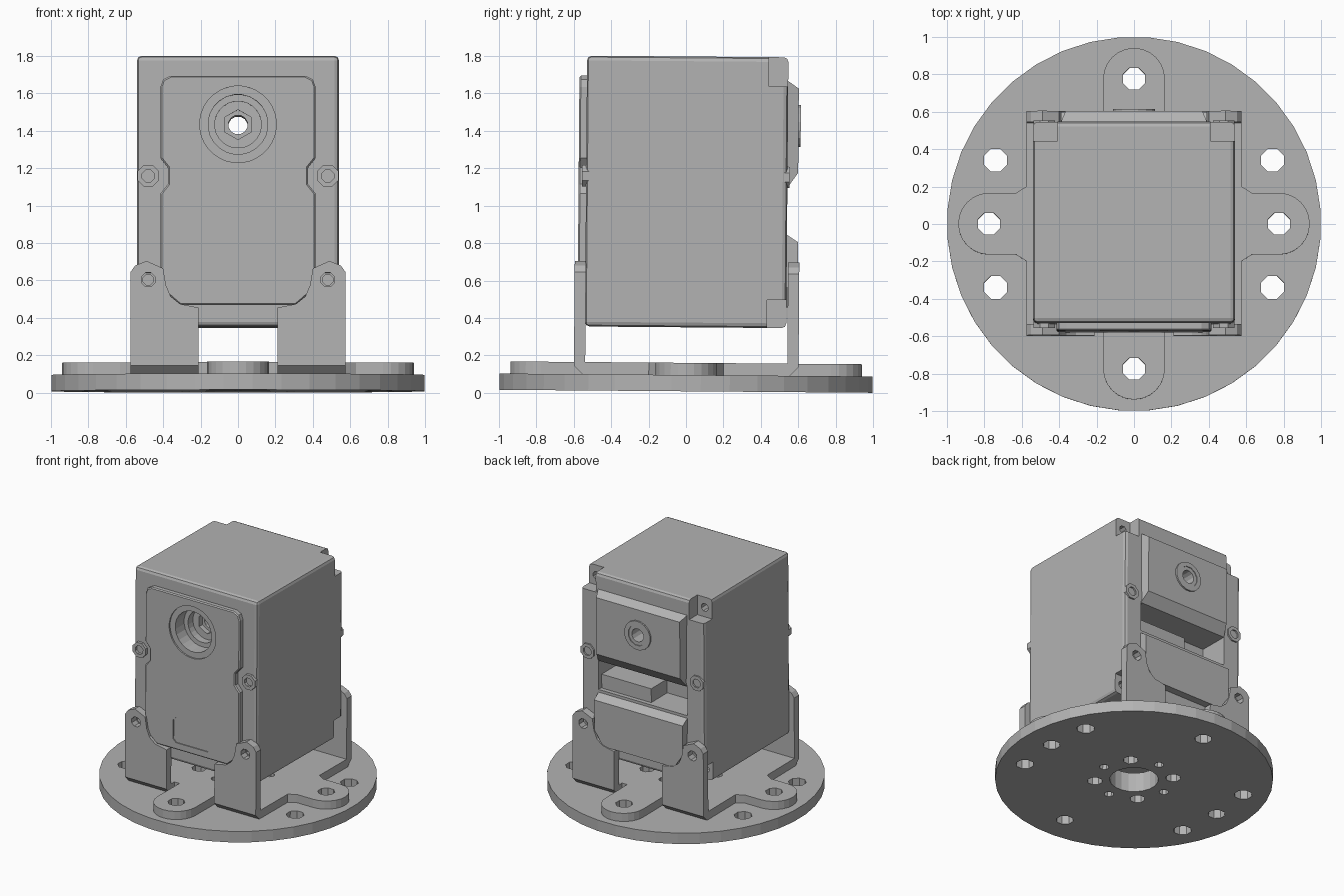
import bpy, bmesh
from math import sin, cos, pi
from mathutils import Matrix

old = bpy.data.objects.get("Cube")
if old:
    bpy.data.objects.remove(old, do_unlink=True)

grey = bpy.data.materials.new("plain grey")
grey.use_nodes = True
grey.diffuse_color = (0.45, 0.45, 0.45, 1)
grey.node_tree.nodes["Principled BSDF"].inputs["Base Color"].default_value = (0.45, 0.45, 0.45, 1)

parts = []
SIDES = (-1, 1)
AXES = {"x": lambda u, v, w: (w, u, v),
        "y": lambda u, v, w: (u, w, v),
        "z": lambda u, v, w: (u, v, w)}


def prism(name, pts, axis, a, b, keep=True):
    """Extrude a closed outline along an axis from a to b."""
    bm = bmesh.new()
    place = AXES[axis]
    ends = [[bm.verts.new(place(u, v, w)) for u, v in pts] for w in (a, b)]
    n = len(pts)
    for ring in ends:
        bm.faces.new(ring)
    for i in range(n):
        j = (i + 1) % n
        bm.faces.new((ends[0][i], ends[0][j], ends[1][j], ends[1][i]))
    bmesh.ops.recalc_face_normals(bm, faces=bm.faces)
    mesh = bpy.data.meshes.new(name)
    bm.to_mesh(mesh)
    bm.free()
    obj = bpy.data.objects.new(name, mesh)
    bpy.context.collection.objects.link(obj)
    if keep:
        parts.append(obj)
    return obj


def circle(u, v, r, n=8):
    return [(u + r * cos(2 * pi * (i + 0.5) / n), v + r * sin(2 * pi * (i + 0.5) / n)) for i in range(n)]


def arc(u, v, r, steps=6):
    return [(u + r * cos(pi / 2 * i / steps), v + r * sin(pi / 2 * i / steps)) for i in range(steps + 1)]


def rect(u0, u1, v0, v1):
    return [(u0, v0), (u1, v0), (u1, v1), (u0, v1)]


def mirrored(half):
    return half + [(-u, v) for u, v in reversed(half)]


def bake(obj):
    """Replace the mesh with its modified result."""
    deps = bpy.context.evaluated_depsgraph_get()
    mesh = bpy.data.meshes.new_from_object(obj.evaluated_get(deps))
    obj.modifiers.clear()
    obj.data = mesh


def cut(obj, cutters):
    """Subtract (outline, axis, from, to) prisms from an object."""
    tools = []
    for c in cutters:
        tool = prism("cutter", *c, keep=False)
        tool.hide_render = True
        mod = obj.modifiers.new("cut", "BOOLEAN")
        mod.operation, mod.solver, mod.object = "DIFFERENCE", "EXACT", tool
        tools.append(tool)
    bake(obj)
    for tool in tools:
        bpy.data.objects.remove(tool, do_unlink=True)


def bevel(obj, width, segments):
    mod = obj.modifiers.new("bevel", "BEVEL")
    mod.width, mod.segments = width, segments
    mod.limit_method = "ANGLE"
    mod.angle_limit = 0.9
    bake(obj)


# Base disc and bracket plate share one hole pattern
holes = [(0, 0, 0.175, 20)]
for s in SIDES:
    holes += [(s * 0.775, 0, 0.063, 8), (0, s * 0.775, 0.063, 8),
              (s * 0.28, 0, 0.035, 8), (0, s * 0.28, 0.035, 8)]
    for t in SIDES:
        holes += [(s * 0.74, t * 0.34, 0.066, 8), (s * 0.2, t * 0.2, 0.055, 8)]
hole_cutters = [(circle(*h), "z", -0.1, 0.3) for h in holes]

disc = prism("base_disc", circle(0, 0, 1, 40), "z", 0.008, 0.095)
cut(disc, hole_cutters)

# Bracket foot: cross-shaped plate with rounded ears
quarter = (arc(0.775, 0, 0.165) + [(0.63, 0.165), (0.575, 0.2), (0.575, 0.5), (0.165, 0.5)]
           + arc(0, 0.775, 0.165))
half = quarter + [(-x, y) for x, y in reversed(quarter[:-1])]
plate = prism("bracket_plate", half + [(x, -y) for x, y in reversed(half[1:-1])], "z", 0.095, 0.16)
cut(plate, hole_cutters)

# Bracket uprights with bent feet, at four corners
tab = [(0.21, 0.14), (0.575, 0.14), (0.575, 0.64), (0.55, 0.675), (0.49, 0.7), (0.4, 0.66),
       (0.385, 0.57), (0.36, 0.51), (0.31, 0.47), (0.21, 0.45)]
bend = [(0.6, 0.14), (0.555, 0.095), (0.5, 0.095), (0.5, 0.16), (0.54, 0.16), (0.54, 0.14)]
for s in SIDES:
    for t in SIDES:
        where = ("left" if s > 0 else "right") + ("_back" if t > 0 else "_front")
        up = prism("bracket_tab_" + where, [(s * x, z) for x, z in tab], "y", t * 0.54, t * 0.6)
        cut(up, [(circle(s * 0.48, 0.6, 0.04), "y", t * 0.4, t * 0.7)])
        prism("bracket_bend_" + where, [(t * y, z) for y, z in bend], "x", s * 0.21, s * 0.575)

# Housing with corner notches, screw holes, shaft bore and rear socket
BORE = 1.43
body = prism("housing", rect(-0.54, 0.54, -0.543, 0.533), "z", 0.35, 1.797)
bevel(body, 0.025, 2)
cutters = [(rect(-0.39, 0.39, 0.87, 1.1), "y", 0.3, 0.7),
           (circle(0, BORE, 0.16, 24), "y", -0.7, -0.46),
           (circle(0, BORE, 0.125, 24), "y", -0.7, -0.4),
           (circle(0, BORE, 0.08, 6), "y", -0.7, -0.36),
           (circle(0, BORE, 0.052, 12), "y", -0.8, 0.8)]
for s in SIDES:
    for z0, z1, zc in ((0.2, 0.5, 0.43), (1.64, 1.9, 1.715)):
        cutters += [(rect(*sorted((s * 0.41, s * 0.7)), z0, z1), "y", 0.43, 0.7),
                    (circle(s * 0.475, zc, 0.032), "y", 0.3, 0.7)]
    for t in SIDES:
        cutters.append((circle(s * 0.48, 0.6, 0.03), "y", t * 0.47, t * 0.7))
cut(body, cutters)

# Front cover panel
panel = prism("front_panel", mirrored([
    (0.31, 0.465), (0.385, 0.53), (0.415, 0.6), (0.415, 1.06), (0.375, 1.11), (0.375, 1.2),
    (0.415, 1.25), (0.415, 1.63), (0.4, 1.67), (0.36, 1.69)]), "y", -0.583, -0.53)
bevel(panel, 0.008, 1)
label = mirrored([(0.14, 0.52), (0.165, 0.545), (0.165, 0.695), (0.14, 0.72)])
cut(panel, [(circle(0, BORE, 0.205, 32), "y", -0.7, -0.571),
            (circle(0, BORE, 0.16, 24), "y", -0.7, -0.4),
            (label, "y", -0.7, -0.575)])

# Screw bosses halfway up, front and back
for s in SIDES:
    for t, y in ((-1, -0.565), (1, 0.545)):
        boss = prism("screw_boss", circle(s * 0.48, 1.155, 0.062), "y", y, t * 0.5)
        cut(boss, [(circle(s * 0.48, 1.155, 0.035), "y", y + t * 0.1, y - t * 0.03)])


def taper(obj, edge, amount):
    """Pull the side edges of the outer face inwards."""
    for v in obj.data.vertices:
        if v.co.y > edge:
            v.co.x *= amount


# Rear covers above and below the socket
top_cover = prism("rear_upper_cover", [(0.5, 1.1), (0.533, 1.1), (0.59, 1.18), (0.59, 1.63),
                                       (0.533, 1.67), (0.5, 1.67)], "x", -0.39, 0.39)
taper(top_cover, 0.58, 0.94)
cut(top_cover, [(circle(0, BORE, 0.052, 12), "y", 0.3, 0.8)])
low_cover = prism("rear_lower_cover", mirrored([(0.31, 0.46), (0.385, 0.57), (0.39, 0.81),
                                                (0.39, 0.87)]), "y", 0.5, 0.592)
for v in low_cover.data.vertices:
    if v.co.y > 0.58 and v.co.z > 0.8:
        v.co.z = 0.81 if v.co.z > 0.85 else 0.76
prism("socket_block", rect(-0.05, 0.385, 0.86, 0.98), "y", 0.29, 0.5)

# Threaded collar on the rear cover
collar = prism("rear_collar", circle(0, BORE, 0.115, 16), "y", 0.58, 0.602)
cut(collar, [(circle(0, BORE, 0.08, 12), "y", 0.596, 0.7),
             (circle(0, BORE, 0.052, 12), "y", 0.5, 0.7)])

# Shared colour and the slight backward lean of the whole unit
lean = Matrix.Rotation(-0.008, 4, "X")
for obj in parts:
    obj.data.transform(lean)
    obj.data.materials.clear()
    obj.data.materials.append(grey)
    for face in obj.data.polygons:
        face.material_index = 0
        face.use_smooth = False
